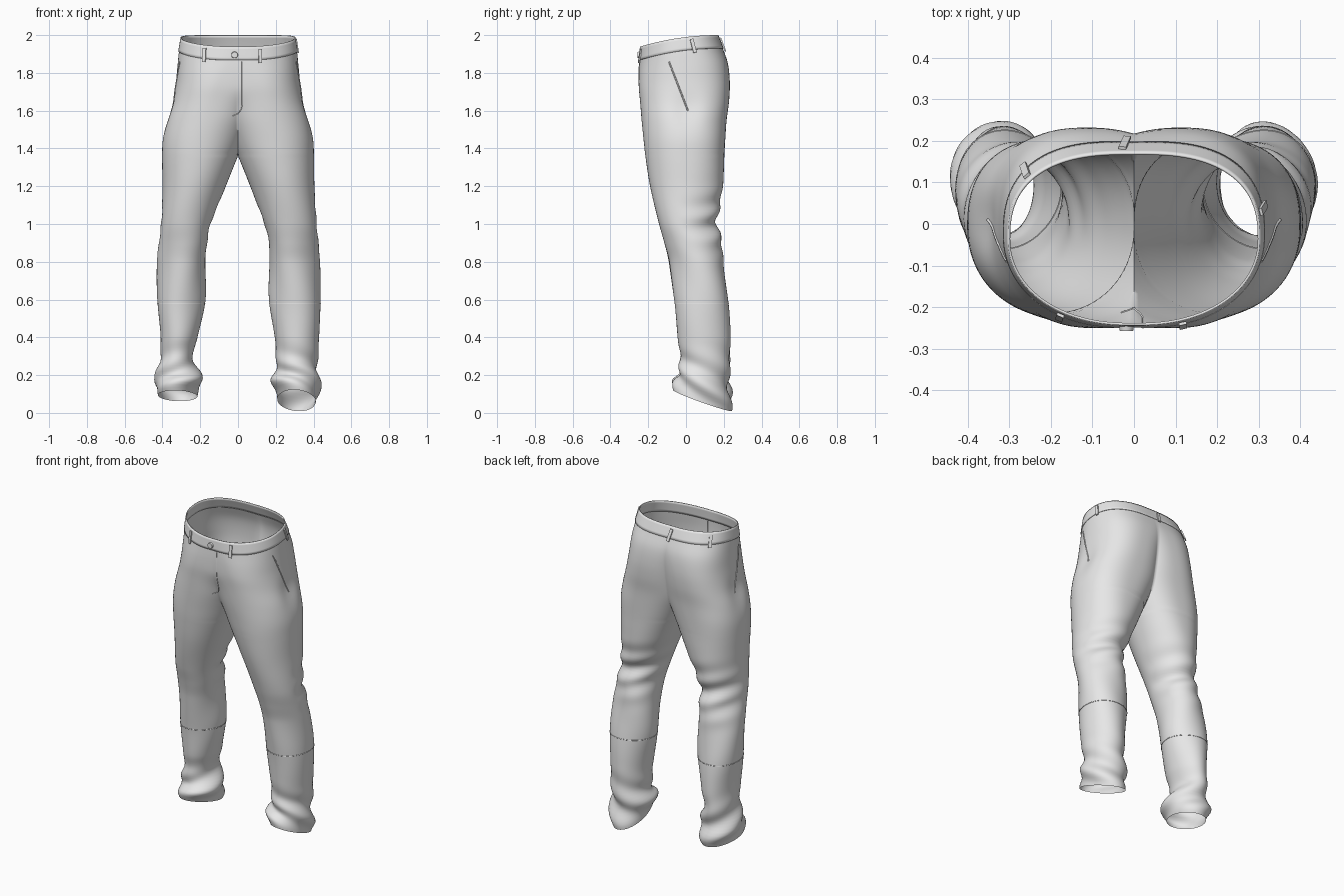
import bpy, bmesh, math
from mathutils import Vector, Matrix
from mathutils.bvhtree import BVHTree

if "Cube" in bpy.data.objects:
    bpy.data.objects.remove(bpy.data.objects["Cube"])

grey = bpy.data.materials.new("plain grey cloth")
grey.diffuse_color = (0.8, 0.8, 0.8, 1)
grey.use_nodes = True
grey.node_tree.nodes["Principled BSDF"].inputs["Base Color"].default_value = grey.diffuse_color

# Section rows: z, inner x, outer x, front y, back y (inner x < 0 means joined at the centre)
TORSO = [(2.00, -.27, .300, -.240, .168), (1.93, -.23, .312, -.246, .195),
         (1.85, -.16, .320, -.250, .222), (1.75, -.11, .330, -.250, .232),
         (1.65, -.09, .350, -.243, .228), (1.55, -.08, .380, -.235, .215),
         (1.45, -.038, .398, -.225, .208), (1.36, 0, .402, -.215, .203)]
RIGHT = TORSO + [(1.2, .065, .405, -.19, .195), (1.0, .14, .415, -.145, .162),
         (.9, .16, .422, -.115, .188), (.8, .163, .43, -.085, .20), (.6, .167, .44, -.06, .225),
         (.4, .195, .43, -.045, .235), (.28, .202, .422, -.03, .23), (.2, .19, .425, -.035, .225),
         (.13, .185, .43, -.06, .235), (.065, .205, .415, -.065, .24)]
LEFT = TORSO + [(1.2, .065, .40, -.19, .195), (1.0, .145, .405, -.145, .162),
         (.9, .16, .415, -.115, .188), (.8, .17, .425, -.088, .20), (.6, .175, .43, -.06, .225),
         (.4, .215, .41, -.045, .235), (.3, .238, .412, -.025, .23), (.2, .20, .43, -.04, .225),
         (.15, .188, .445, -.06, .235), (.09, .22, .42, -.06, .235)]
HEM_TILT = {1: (-.36, -.12), -1: (-.2, 0)}


def smooth(a, b, v):
    t = max(0, min(1, (v - a) / (b - a)))
    return t * t * (3 - 2 * t)


def section(rows, z):
    """Smooth interpolation of the section rows at height z."""
    n = len(rows)
    i = 0
    while i < n - 2 and z < rows[i + 1][0]:
        i += 1
    a, b = rows[i], rows[i + 1]
    p, q = rows[max(i - 1, 0)], rows[min(i + 2, n - 1)]
    h = b[0] - a[0]
    t = (z - a[0]) / h
    out = []
    for k in range(1, 5):
        ma = (b[k] - p[k]) / (b[0] - p[0]) * h
        mb = (q[k] - a[k]) / (q[0] - a[0]) * h
        out.append((2*t**3 - 3*t*t + 1)*a[k] + (t**3 - 2*t*t + t)*ma
                   + (3*t*t - 2*t**3)*b[k] + (t**3 - t*t)*mb)
    return out


def cloth(side, s, z, off=0.0):
    """Point on the cloth: s = -1 centre front, 0 outer side, 1 centre back."""
    xi, xo, yf, yb = section(RIGHT if side > 0 else LEFT, z)
    cx, rx, cy, ry = (xi + xo) / 2, (xo - xi) / 2, (yf + yb) / 2, (yb - yf) / 2
    n = 2 + (.1 if s < 0 else .5) * smooth(1.1, 1.5, z)
    closed = z <= 1.36 + 1e-6
    a = math.pi if closed else math.acos(-min(1, cx / rx) ** (n / 2))
    t = s * a
    c, sn = math.cos(t), math.sin(t)
    ux = math.copysign(abs(c) ** (2 / n), c)
    uy = math.copysign(abs(sn) ** (2 / n), sn)
    x = cx + rx * ux
    # folds: hip dimple, back of the knee, bunched hem
    w = 1 if z < 1.3 else smooth(0, .15, x)
    d = .009 * math.exp(-((z - 1.0) / .13) ** 2) * math.sin(z * 48 + 2 * ux * side) * max(0, .3 + uy)
    d += .014 * math.exp(-((z - .17) / .12) ** 2) * math.sin(2 * t + z * 42 + side)
    d -= .014 * math.exp(-((z - 1.6) / .09) ** 2 - (s / .12) ** 2)
    d += .005 * math.exp(-((z - .75) / .3) ** 2) * math.sin(3 * t + z * 9)
    d = d * w + off
    x += d * ux
    y = cy + (ry + d) * uy
    if s < 0 and x < cx:                       # fill the belly flat across the fly
        y += (cy - ry - off - y) * .85 * smooth(1.5, 1.75, z)
    if abs(s) == 1 and z >= 1.36 - 1e-6:
        x = 0
    zz = z - .06 * ((.17 - y) / .41) ** 2 * smooth(1.6, 1.95, z)
    ty, tx = HEM_TILT[side]
    zz += (ty * (y - .09) + tx * (x - .31)) * smooth(.36, .07, z)
    return Vector((side * x, y, zz))


def finish(bm, name, angle=50):
    me = bpy.data.meshes.new(name)
    bm.to_mesh(me)
    ob = bpy.data.objects.new(name, me)
    bpy.context.collection.objects.link(ob)
    me.materials.append(grey)
    bpy.ops.object.select_all(action='DESELECT')
    ob.select_set(True)
    bpy.context.view_layer.objects.active = ob
    bpy.ops.object.shade_smooth_by_angle(angle=math.radians(angle))
    return ob


def loft(heights_of, off=0.0, cols=72):
    """Skin both sides of the garment and weld them on the centre line."""
    bm = bmesh.new()
    for side in (1, -1):
        grid = [[bm.verts.new(cloth(side, -1 + 2 * j / cols, z, off)) for j in range(cols + 1)]
                for z in heights_of(side)]
        for r0, r1 in zip(grid, grid[1:]):
            for j in range(cols):
                q = [r0[j], r1[j], r1[j + 1], r0[j + 1]]
                bm.faces.new(q if side > 0 else q[::-1])
    bmesh.ops.remove_doubles(bm, verts=bm.verts[:], dist=.0002)
    return bm


def spread(a, b, n):
    return [a + (b - a) * i / n for i in range(n + 1)]


# Trouser body with both legs
body = loft(lambda sd: spread(1.935, 1.36, 28) + spread(1.36, .065 if sd > 0 else .09, 84)[1:])
bvh = BVHTree.FromBMesh(body)
finish(body, "trouser_legs", 80)

# Waistband
band = finish(loft(lambda sd: spread(2.0, 1.93, 5), .004), "waistband")
mod = band.modifiers.new("thickness", 'SOLIDIFY')
mod.thickness = .006


def on_body(origin, direction):
    hit = bvh.ray_cast(Vector(origin), Vector(direction))
    return hit[0], hit[1]


def seam(name, pts, r=.0025, cyclic=False):
    cu = bpy.data.curves.new(name, 'CURVE')
    cu.dimensions = '3D'
    cu.bevel_depth = r
    cu.bevel_resolution = 1
    sp = cu.splines.new('POLY')
    sp.points.add(len(pts) - 1)
    for p, co in zip(sp.points, pts):
        p.co = (*co, 1)
    sp.use_cyclic_u = cyclic
    cu.materials.append(grey)
    bpy.context.collection.objects.link(bpy.data.objects.new(name, cu))


# Knee seams, pocket openings
for side, word in ((1, "right"), (-1, "left")):
    seam(word + "_knee_seam", [cloth(side, -1 + 2 * j / 64, .58) for j in range(64)], .0022, True)
    seam(word + "_pocket_edge", [on_body((side, -.09 + .1 * k / 12, 1.86 - .26 * k / 12), (-side, 0, 0))[0]
                                 for k in range(13)], .004)

# Fly stitching, curving back to the centre at the bottom
fly = [(.022, z) for z in spread(1.86, 1.63, 8)] + [(.016, 1.605), (0, 1.585), (-.03, 1.57)]
seam("fly_stitching", [on_body((x, -1, z), (0, 1, 0))[0] for x, z in fly])

# Belt loops: side, position around the waist
loops = bmesh.new()


def nearest_s(side, x, back):
    cand = [k / 200 * (1 if back else -1) for k in range(201)]
    return min(cand, key=lambda s: abs(abs(cloth(side, s, 1.96).x) - x))


for side, x, back in ((-1, .175, False), (1, .115, False), (1, .302, True),
                      (-1, .255, True), (-1, .02, True)):
    s = nearest_s(side, x, back)
    top, low = cloth(side, s, 1.985, .009), cloth(side, s, 1.915, .009)
    up = (top - low).normalized()
    along = (cloth(side, s + .02 if s < .5 else s - .02, 1.95) - cloth(side, s, 1.95)).normalized()
    out = along.cross(up).normalized()
    along = up.cross(out)
    m = Matrix((along, out, up)).transposed().to_4x4()
    m.translation = (top + low) / 2
    bmesh.ops.create_cube(loops, size=1, matrix=m @ Matrix.Diagonal((.018, .007, .075, 1)))
finish(loops, "belt_loops", 30)

# Waist button
button = bmesh.new()
face = Matrix.Translation((-.018, -.252, 1.895)) @ Matrix.Rotation(math.pi / 2, 4, 'X')
bmesh.ops.create_cone(button, cap_ends=True, segments=24, radius1=.018, radius2=.016, depth=.012, matrix=face)
finish(button, "waist_button", 30)
